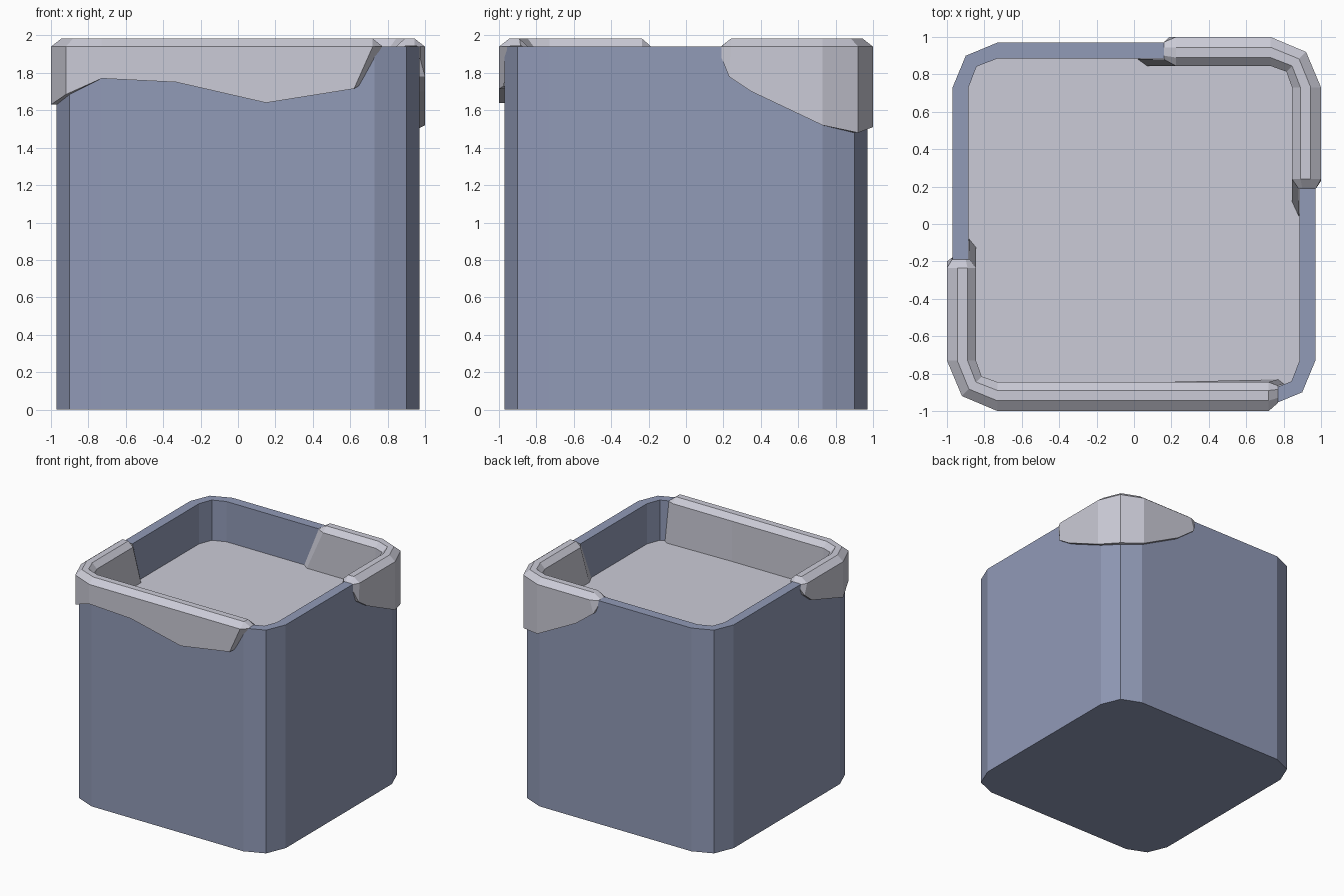
import bpy, bmesh

if "Cube" in bpy.data.objects:
    bpy.data.objects.remove(bpy.data.objects["Cube"])

FLAT = 0.73                       # straight part of each wall, before the corner
RIM, TOP, FLOOR = 1.94, 1.983, 1.59


def material(name, rgb):
    m = bpy.data.materials.new(name)
    m.diffuse_color = (*rgb, 1)
    m.use_nodes = True
    m.node_tree.nodes["Principled BSDF"].inputs["Base Color"].default_value = m.diffuse_color
    return m


BLUE = material("slate blue", (0.285, 0.325, 0.475))
SNOW = material("pale grey", (0.60, 0.60, 0.68))


def diag(o):
    """Coordinate of the 45 degree corner point for wall offset o."""
    return 0.92 - 0.68 * (1 - o)


def ring(o, z):
    """Rounded square outline, counter-clockwise, three points a corner."""
    pts = [(o, FLAT), (diag(o), diag(o)), (FLAT, o)]
    out = []
    for _ in range(4):
        out += [(x, y, z) for x, y in pts]
        pts = [(-y, x) for x, y in pts]
    return out


def wall_point(wall, t, o):
    """Point at position t along a wall, following the corner bend."""
    a = abs(t)
    if a > FLAT:
        d = diag(o)
        f = min((a - FLAT) / (d - FLAT), 1)
        a, o = FLAT + f * (d - FLAT), o + f * (d - o)
    t = a if t >= 0 else -a
    return {"front": (t, -o), "back": (t, o), "left": (-o, t), "right": (o, t)}[wall]


def loft(name, rows, mat, closed=False, cap_start=False, cap_end=False):
    bm = bmesh.new()
    vs = [[bm.verts.new(p) for p in r] for r in rows]
    n = len(rows[0])
    for a, b in zip(vs, vs[1:]):
        for j in range(n if closed else n - 1):
            k = (j + 1) % n
            if closed:
                bm.faces.new((a[j], a[k], b[k], b[j]))
            else:
                bm.faces.new((a[j], b[j], b[k], a[k]))
    if cap_start:
        bm.faces.new(vs[0][::-1])
    if cap_end:
        bm.faces.new(vs[-1])
    me = bpy.data.meshes.new(name)
    bm.to_mesh(me)
    bm.free()
    me.materials.append(mat)
    ob = bpy.data.objects.new(name, me)
    bpy.context.collection.objects.link(ob)
    return ob


# Square tub with bent corners
loft("tub", [ring(0.97, 0), ring(0.97, RIM), ring(0.885, RIM), ring(0.885, FLOOR)],
     BLUE, closed=True, cap_start=True)

# Flat filling
loft("filling", [ring(0.885, FLOOR)], SNOW, cap_end=True)


def section(wall, zb, top, bottom=None, floor=None, end=False):
    """Rim cap cross-section; positions may differ at top, outer hem and floor."""
    bottom = top if bottom is None else bottom
    floor = top if floor is None else floor
    if end:      # tapered onto the wall
        prof = [(0.97, zb), (0.973, zb), (0.973, RIM), (0.945, RIM + .004),
                (0.90, RIM + .004), (0.88, RIM), (0.882, FLOOR), (0.885, FLOOR)]
    else:
        prof = [(0.97, zb), (1.0, zb), (1.0, RIM), (0.945, TOP),
                (0.89, TOP), (0.845, RIM), (0.845, FLOOR), (0.885, FLOOR)]
    ts = [bottom] * 2 + [top] * 4 + [floor] * 2
    if wall in ("fl", "br"):
        s = -1 if wall == "fl" else 1
        return [(s * diag(o), s * diag(o), z) for o, z in prof]
    return [(*wall_point(wall, t, o), z) for t, (o, z) in zip(ts, prof)]


# Long cap: left wall, front left corner, front wall
loft("front_rim_cap", [
    section("left", 1.90, -0.19, -0.18, -0.08, end=True),
    section("left", 1.85, -0.235, -0.20, -0.125),
    section("left", 1.77, -0.30, floor=-0.25),
    section("left", 1.63, -FLAT),
    section("fl", 1.685, 0),
    section("front", 1.77, -FLAT),
    section("front", 1.75, -0.33),
    section("front", 1.64, 0.15),
    section("front", 1.715, 0.72, 0.62, 0.77),
    section("front", 1.73, 0.77, 0.645, 0.80, end=True),
], SNOW)

# Short cap: right wall, back right corner, back wall
loft("back_rim_cap", [
    section("right", 1.88, 0.19, 0.19, 0.04, end=True),
    section("right", 1.78, 0.24, 0.23, 0.12),
    section("right", 1.70, 0.35, floor=0.28),
    section("right", 1.52, FLAT),
    section("br", 1.48, 0),
    section("back", 1.51, FLAT),
    section("back", 1.70, 0.36, floor=0.28),
    section("back", 1.83, 0.225, 0.19, 0.07),
    section("back", 1.89, 0.16, 0.165, 0.02, end=True),
], SNOW)
